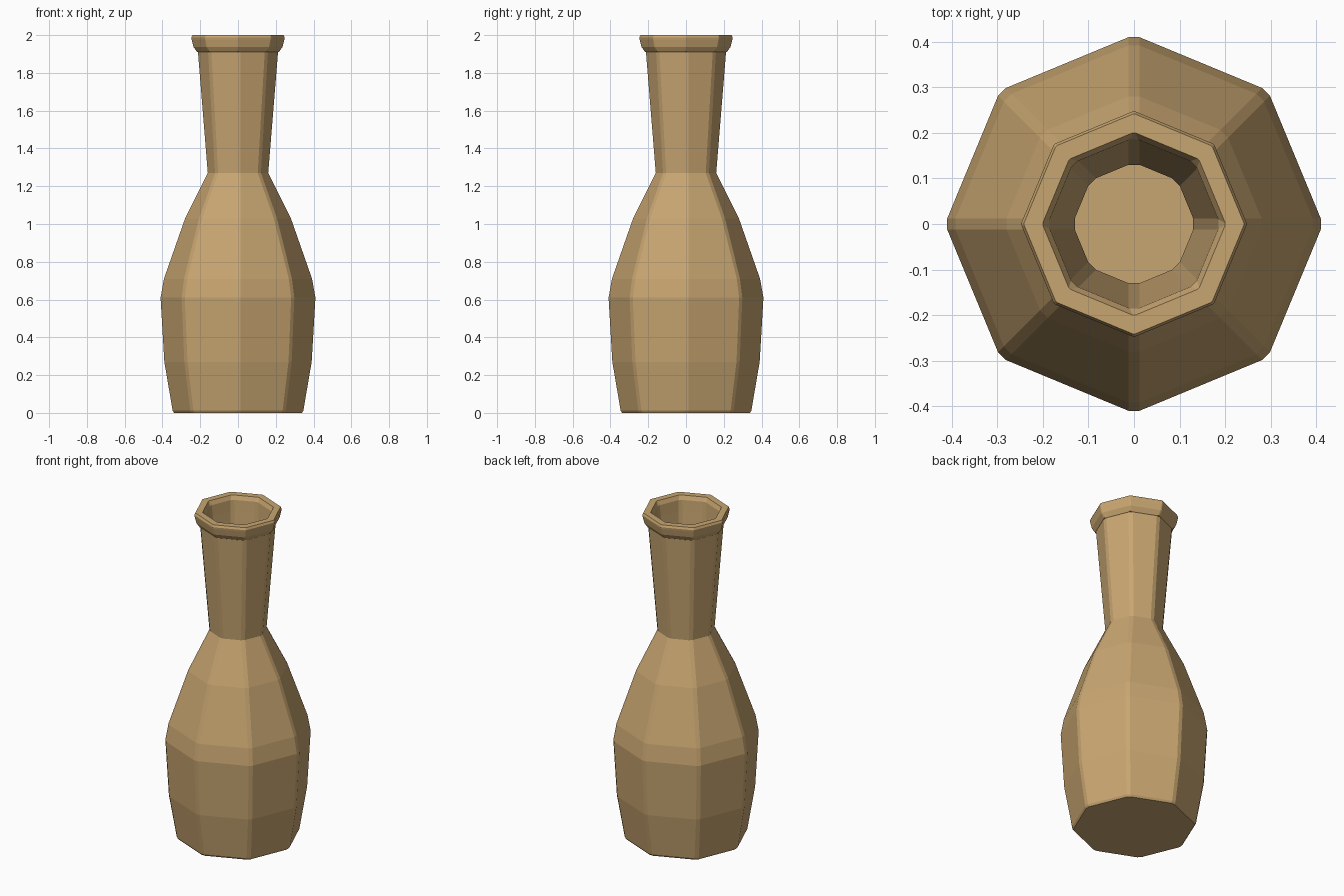
import bpy, bmesh, math

if "Cube" in bpy.data.objects:
    bpy.data.objects.remove(bpy.data.objects["Cube"])

clay = bpy.data.materials.new("tan_clay")
clay.diffuse_color = (0.58, 0.38, 0.165, 1)
clay.use_nodes = True
clay.node_tree.nodes["Principled BSDF"].inputs["Base Color"].default_value = clay.diffuse_color

# Octagonal lathe profile: (radius, height, half width of the chamfered corner)
profile = [
    # outer body, from the base up to the neck
    (0.338, 0.0, 0.012), (0.346, 0.012, 0.012), (0.39, 0.27, 0.012),
    (0.41, 0.61, 0.012), (0.392, 0.71, 0.012), (0.28, 1.03, 0.012),
    (0.16, 1.27, 0.012), (0.212, 1.91, 0.012),
    # lip
    (0.218, 1.912, 0.005), (0.236, 1.938, 0.004), (0.245, 1.975, 0.003),
    (0.247, 1.987, 0.003), (0.241, 2.0, 0.003), (0.2, 2.0, 0.003),
    # hollow inside, back down to the floor
    (0.185, 1.975, 0.01), (0.18, 1.91, 0.012), (0.13, 1.27, 0.012),
    (0.25, 1.03, 0.012), (0.36, 0.71, 0.012), (0.378, 0.61, 0.012),
    (0.358, 0.27, 0.012), (0.32, 0.035, 0.012),
]


def ring(bm, r, z, c):
    """Octagon with chamfered corners; corners point along the axes."""
    verts = []
    for i in range(8):
        a = i * math.pi / 4
        for s in (-c, c):
            verts.append(bm.verts.new((r * math.cos(a) - s * math.sin(a),
                                       r * math.sin(a) + s * math.cos(a), z)))
    return verts


# Vase
bm = bmesh.new()
rings = [ring(bm, *p) for p in profile]
for lo, hi in zip(rings, rings[1:]):
    for i in range(16):
        j = (i + 1) % 16
        bm.faces.new((lo[i], lo[j], hi[j], hi[i]))
bm.faces.new(rings[0][::-1])   # underside
bm.faces.new(rings[-1])        # inner floor
bmesh.ops.recalc_face_normals(bm, faces=bm.faces[:])

mesh = bpy.data.meshes.new("vase")
bm.to_mesh(mesh)
bm.free()
mesh.materials.append(clay)
vase = bpy.data.objects.new("vase", mesh)
bpy.context.collection.objects.link(vase)
